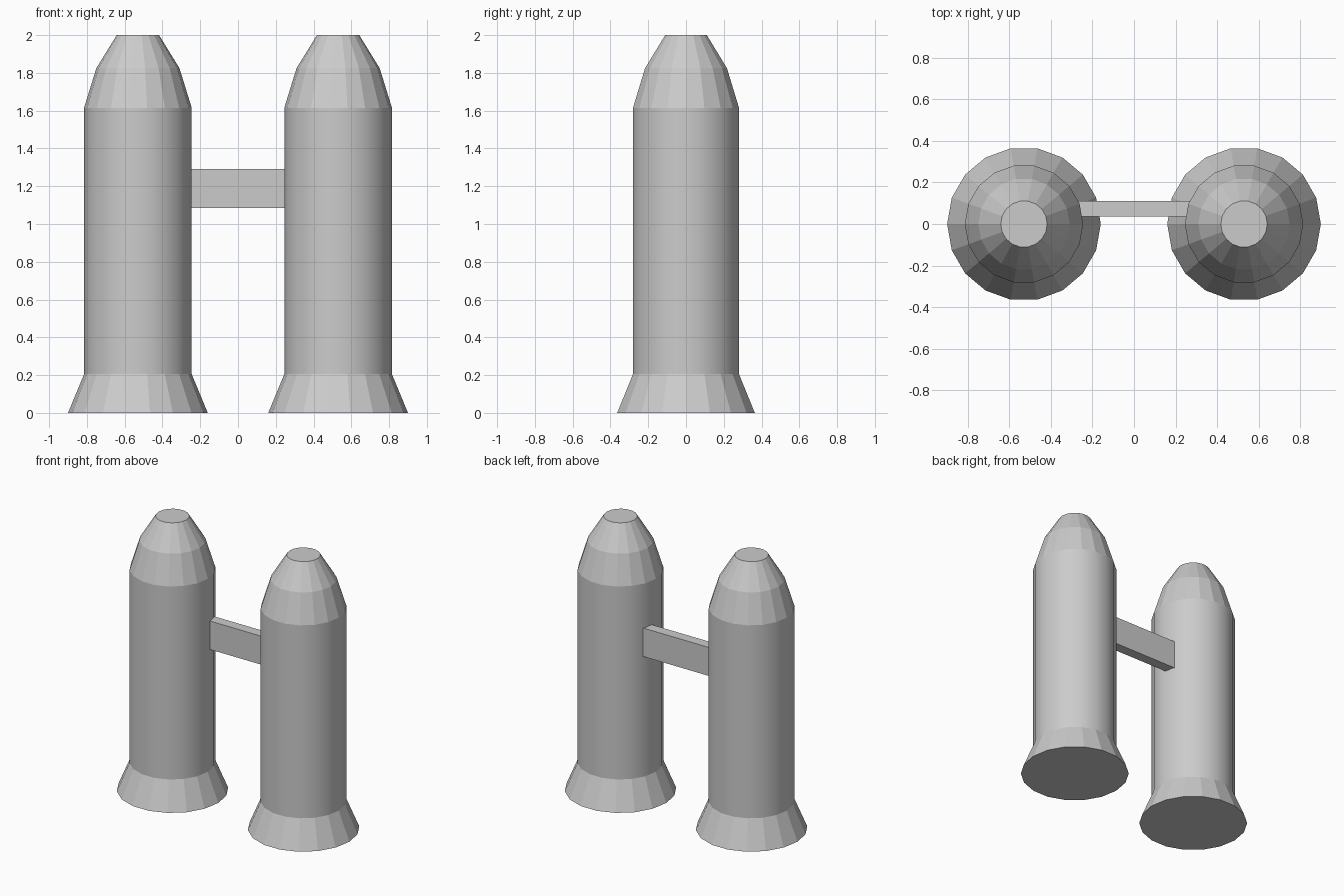
import bpy, bmesh
from math import cos, sin, tau

if "Cube" in bpy.data.objects:
    bpy.data.objects.remove(bpy.data.objects["Cube"])

SIDES = 18
OFFSET = 0.53


def lathe(name, x, profile, cap_bottom=False, cap_top=False, smooth=False):
    """Spin a list of (radius, z) points around a vertical axis at x."""
    bm = bmesh.new()
    rings = [[bm.verts.new((r * cos(tau * i / SIDES), r * sin(tau * i / SIDES), z))
              for i in range(SIDES)] for r, z in profile]
    for low, high in zip(rings, rings[1:]):
        for i in range(SIDES):
            j = (i + 1) % SIDES
            bm.faces.new((low[i], low[j], high[j], high[i])).smooth = smooth
    if cap_bottom:
        bm.faces.new(rings[0][::-1])
    if cap_top:
        bm.faces.new(rings[-1])
    mesh = bpy.data.meshes.new(name)
    bm.to_mesh(mesh)
    bm.free()
    obj = bpy.data.objects.new(name, mesh)
    obj.location.x = x
    bpy.context.collection.objects.link(obj)
    return obj


# Two matching barrels: flared foot, smooth body, faceted tapered nose
for side, x in (("left", -OFFSET), ("right", OFFSET)):
    lathe(f"{side}_flared_base", x, [(0.37, 0), (0.285, 0.205)], cap_bottom=True)
    lathe(f"{side}_body", x, [(0.285, 0.205), (0.285, 1.615)], smooth=True)
    lathe(f"{side}_nose", x, [(0.285, 1.615), (0.22, 1.825), (0.112, 2.0)], cap_top=True)

# Bridge bar joining the barrels, set slightly towards the back
bpy.ops.mesh.primitive_cube_add(size=1, location=(0, 0.073, 1.188))
bar = bpy.context.object
bar.name = "bridge_bar"
bar.scale = (0.56, 0.076, 0.208)
bpy.ops.object.transform_apply(location=False, rotation=False, scale=True)
